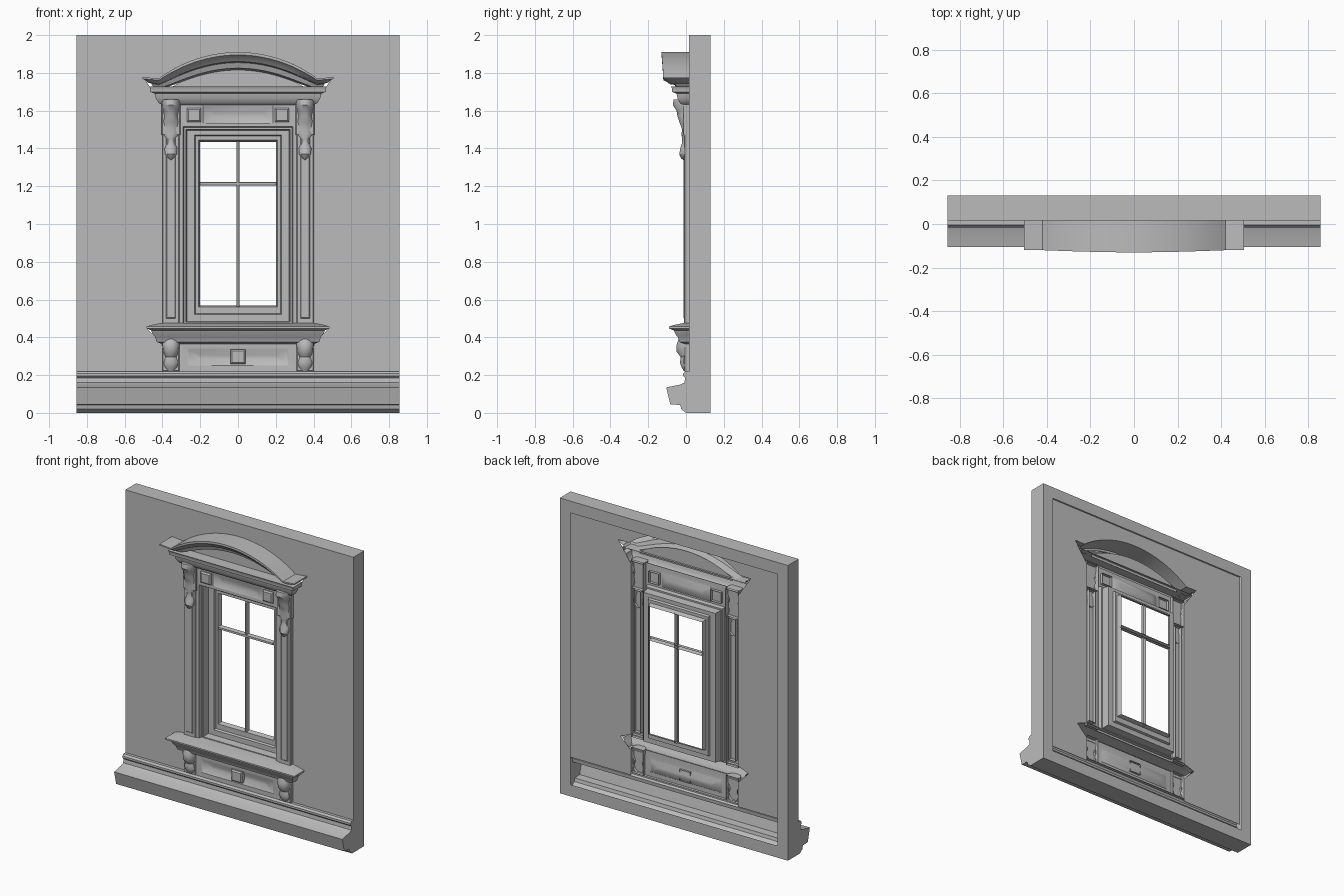
import bpy, bmesh, math
from mathutils import Vector

cube = bpy.data.objects.get("Cube")
if cube:
    bpy.data.objects.remove(cube, do_unlink=True)

STONE = bpy.data.materials.new("grey plaster")
STONE.use_nodes = True
GREY = (0.5, 0.5, 0.5, 1)
STONE.diffuse_color = GREY
STONE.node_tree.nodes["Principled BSDF"].inputs["Base Color"].default_value = GREY

W, TOP, WALL, BACK = 0.855, 2.0, 0.015, 0.13   # half width, height, wall face, rear
PIL = 0.40                                     # outer edge of the pilasters


def finish(name, bm, facing=-1):
    """Turn a bmesh into a smooth-shaded object whose surface faces -y or +y."""
    bmesh.ops.remove_doubles(bm, verts=bm.verts, dist=0.0002)
    bmesh.ops.recalc_face_normals(bm, faces=bm.faces)
    if sum(f.normal.y * f.calc_area() for f in bm.faces) * facing < 0:
        bmesh.ops.reverse_faces(bm, faces=bm.faces)
    me = bpy.data.meshes.new(name)
    bm.to_mesh(me)
    bm.free()
    me.materials.append(STONE)
    ob = bpy.data.objects.new(name, me)
    bpy.context.collection.objects.link(ob)
    bpy.ops.object.select_all(action='DESELECT')
    ob.select_set(True)
    bpy.context.view_layer.objects.active = ob
    bpy.ops.object.shade_smooth_by_angle(angle=math.radians(35))
    return ob


def loft(name, rows, closed=False, caps=(), facing=-1):
    """Skin rows of points; caps lists the rows to fill with one face."""
    bm = bmesh.new()
    grid = [[bm.verts.new(p) for p in row] for row in rows]
    n = len(grid[0])
    for a, b in zip(grid, grid[1:]):
        for i in range(n if closed else n - 1):
            j = (i + 1) % n
            bm.faces.new((a[i], a[j], b[j], b[i]))
    for c in caps:
        bm.faces.new(grid[c])
    return finish(name, bm, facing)


def nest(name, rings, cx=0, cap=True, facing=-1):
    """Nested rectangles (half width, low z, high z, y)."""
    rows = [[(cx - h, y, lo), (cx + h, y, lo), (cx + h, y, hi), (cx - h, y, hi)]
            for h, lo, hi, y in rings]
    return loft(name, rows, True, (-1,) if cap else (), facing)


def block(name, cx, h, lo, hi, y, chamfer=0.004):
    """Open-backed raised block with a chamfered face."""
    c = chamfer
    return nest(name, [(h, lo, hi, WALL), (h, lo, hi, y + c),
                       (h - c, lo + c, hi - c, y)], cx)


def moulding(name, profile, base_y):
    """Profile (projection, z) run along the front with returns to the wall."""
    rows = []
    for o, z in profile:
        x = PIL + o
        rows.append([(-x, WALL, z), (-x, base_y - o, z), (x, base_y - o, z), (x, WALL, z)])
    return loft(name, rows, caps=(-1,))


def carving(name, cx, rows):
    """Rounded ornament from rows (z, half width, front y)."""
    section = [(-1, 0), (-0.95, 0.5), (-0.6, 0.88), (-0.2, 1),
               (0.2, 1), (0.6, 0.88), (0.95, 0.5), (1, 0)]
    return loft(name, [[(cx + w * u, (y - 0.005) * t + 0.005, z) for u, t in section]
                       for z, w, y in rows], caps=(0,))


def arch_z(x):
    """Top line of the curved pediment."""
    return 1.91 - 0.70 + math.sqrt(0.49 - min(abs(x), 0.42) ** 2)


# Wall sheet, left open behind the window surround
hole = [(0.2, PIL), (0.365, PIL), (0.445, 0.48), (0.475, PIL), (1.63, PIL), (1.775, 0.5)]
hole += [(arch_z(0.42 * (1 - i / 10)), 0.42 * (1 - i / 10)) for i in range(11)] + [(TOP, 0)]
for side, label in ((-1, "right"), (1, "left")):
    loft("wall_" + label, [[(side * h, WALL, z), (side * W, WALL, z)] for z, h in hole])

# Outer edges and flat rear rim
nest("wall_rim", [(W, 0, TOP, WALL), (W, 0, TOP, BACK), (W - 0.08, 0.08, TOP - 0.08, BACK)],
     cap=False, facing=1)

# Plinth along the foot of the wall
plinth = [(WALL, 0.22), (-0.005, 0.22), (-0.015, 0.208), (-0.015, 0.195), (-0.005, 0.185),
          (-0.008, 0.16), (-0.03, 0.15), (-0.105, 0.135), (-0.1, 0.115), (-0.083, 0.045),
          (-0.03, 0.042), (-0.025, 0.02), (0, 0), (WALL, 0)]
loft("plinth", [[(x, y, z) for y, z in plinth] for x in (-W, W)], caps=(0, 1))

# Window casing stepping back to the sash, and glazing bars
nest("window_casing", [(0.315, 0.46, 1.535, -0.005), (0.29, 0.475, 1.515, -0.005),
                       (0.285, 0.475, 1.51, 0.02), (0.275, 0.48, 1.5, 0.02),
                       (0.27, 0.485, 1.495, 0.07), (0.23, 0.52, 1.47, 0.07),
                       (0.225, 0.525, 1.465, 0.085), (0.21, 0.56, 1.445, 0.085),
                       (0.2, 0.568, 1.435, 0.115)], cap=False)
for name, h, lo, hi in (("upright_bar", 0.008, 0.56, 1.44), ("cross_bar", 0.205, 1.203, 1.222)):
    nest(name, [(h, lo, hi, 0.11), (h, lo, hi, 0.085), (h - 0.003, lo + 0.003, hi - 0.003, 0.08)])

# Sunken panels above and below the window
nest("frieze_panel", [(0.32, 1.52, 1.66, -0.005), (0.185, 1.525, 1.63, -0.005),
                      (0.18, 1.53, 1.62, 0.0), (0.13, 1.56, 1.59, 0.015)])
nest("apron_panel", [(0.32, 0.22, 0.39, -0.005), (0.27, 0.25, 0.345, -0.005),
                     (0.26, 0.255, 0.335, 0.0), (0.2, 0.285, 0.305, 0.015)])
block("apron_boss", 0, 0.04, 0.26, 0.335, -0.02, 0.008)

# Pilasters, brackets and bosses on both sides
upper = [(1.66, 0.05, -0.065), (1.63, 0.05, -0.07), (1.6, 0.042, -0.05), (1.57, 0.036, -0.045),
         (1.54, 0.042, -0.035), (1.5, 0.04, -0.02), (1.475, 0.045, -0.025), (1.45, 0.022, -0.02),
         (1.43, 0.022, -0.02), (1.4, 0.035, -0.03), (1.37, 0.033, -0.036),
         (1.347, 0.016, -0.025), (1.34, 0.004, -0.015)]
lower = [(0.39, 0.047, -0.04), (0.36, 0.047, -0.05), (0.325, 0.042, -0.05), (0.295, 0.03, -0.028),
         (0.265, 0.04, -0.032), (0.24, 0.034, -0.022), (0.222, 0.02, -0.012)]
for side, label in ((-1, "right_"), (1, "left_")):
    cx = side * 0.355
    block(label + "pilaster", cx, 0.045, 0.46, 1.66, -0.01)
    block(label + "pilaster_face", cx, 0.025, 0.5, 1.46, -0.014)
    block(label + "capital", cx, 0.05, 1.47, 1.65, -0.016)
    block(label + "pedestal", cx, 0.045, 0.22, 0.39, -0.01)
    carving(label + "upper_bracket", cx, upper)
    carving(label + "lower_bracket", cx, lower)
    block(label + "frieze_boss", side * 0.233, 0.038, 1.54, 1.615, -0.02, 0.008)

# Sill and straight cornice
moulding("sill", [(0, 0.365), (0.03, 0.375), (0.038, 0.4), (0.05, 0.415), (0.06, 0.437),
                  (0.085, 0.447), (0.085, 0.457), (0.06, 0.465), (0, 0.477)], -0.005)
moulding("cornice", [(0, 1.63), (0.02, 1.64), (0.035, 1.665), (0.04, 1.69), (0.065, 1.7),
                     (0.065, 1.72), (0.07, 1.728)], -0.01)

# Curved pediment: section (y, drop, half length at the ends)
section = [(WALL, 0, 0.505), (-0.12, 0, 0.505), (-0.12, 0.015, 0.505), (-0.1, 0.03, 0.49),
           (-0.085, 0.05, 0.475), (-0.06, 0.056, 0.46), (-0.05, 0.085, 0.45), (0, 0.095, 0.44)]
xs = [0.42 * i / 12 for i in range(-12, 13)]


def end_rows(side):
    flat = [(side * e, y, 1.778 - 0.6 * d) for y, d, e in section]
    return [[(x, WALL, z) for x, y, z in flat], flat]


def bow(x, y):
    return y * (1 + 0.0833 * math.cos(math.pi * x / 0.84)) if y < 0 else y


arc = [[(x, bow(x, y), arch_z(x) - d * (1 - 0.4 * (abs(x) / 0.42) ** 6)) for y, d, e in section]
       for x in xs]
loft("curved_pediment", end_rows(-1) + arc + end_rows(1)[::-1])

# Field under the curve
loft("pediment_field", [[(x, 0, 1.71), (x, 0, max(1.712, arch_z(x) - 0.09))]
                        for x in xs if abs(x) < 0.36])
